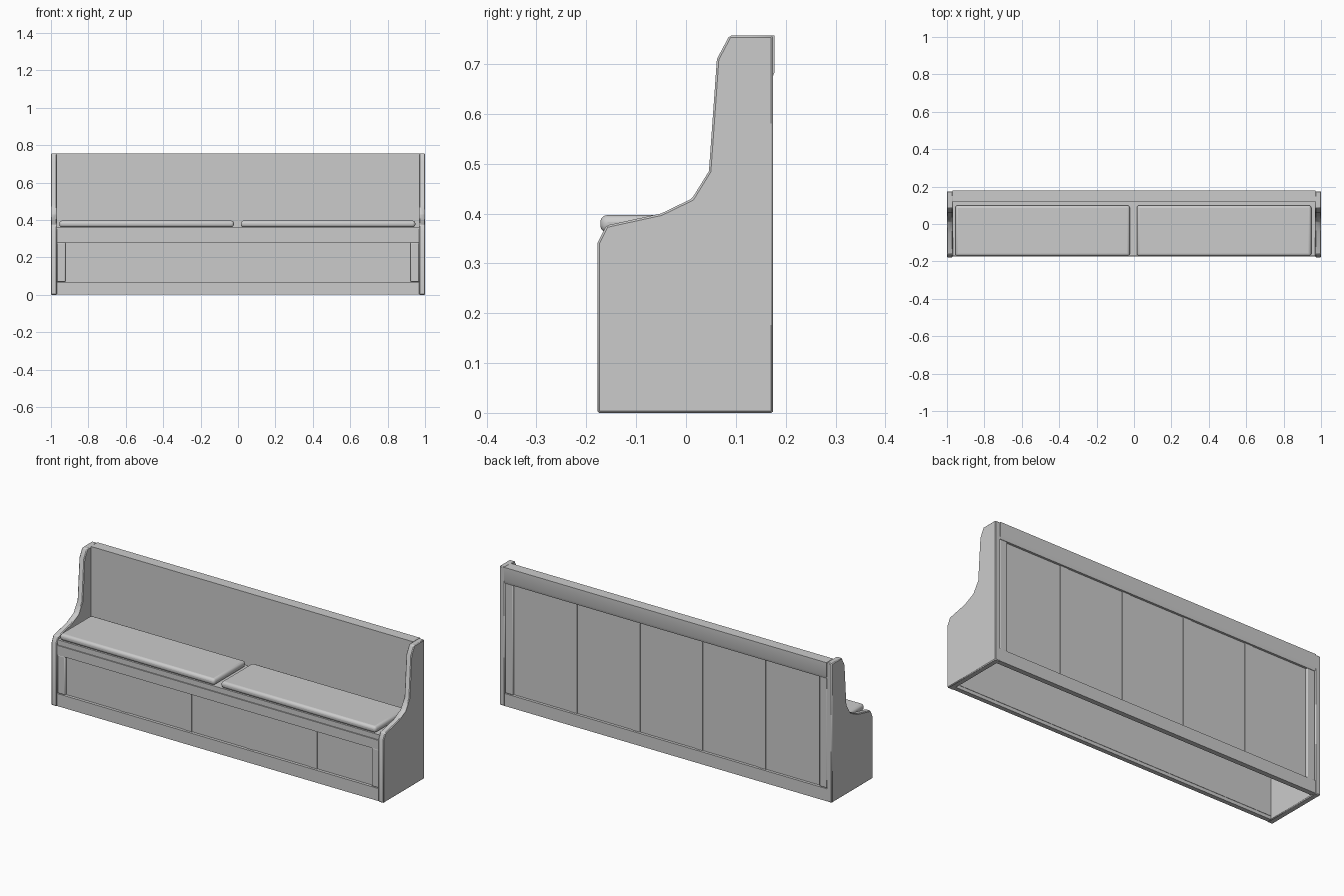
import bpy, bmesh

if "Cube" in bpy.data.objects:
    bpy.data.objects.remove(bpy.data.objects["Cube"])


def finish(name, bm, bevel=0.0, segments=1):
    bmesh.ops.recalc_face_normals(bm, faces=bm.faces)
    mesh = bpy.data.meshes.new(name)
    bm.to_mesh(mesh)
    bm.free()
    obj = bpy.data.objects.new(name, mesh)
    bpy.context.collection.objects.link(obj)
    if bevel:
        mod = obj.modifiers.new("Bevel", "BEVEL")
        mod.width = bevel
        mod.segments = segments
    bpy.ops.object.select_all(action="DESELECT")
    obj.select_set(True)
    bpy.context.view_layer.objects.active = obj
    bpy.ops.object.shade_smooth_by_angle(angle=0.6)
    return obj


def extrude_x(name, profile, x0, x1, bevel=0.0):
    """Extrude a (y, z) outline from x0 to x1."""
    bm = bmesh.new()
    face = bm.faces.new([bm.verts.new((x0, y, z)) for y, z in profile])
    ext = bmesh.ops.extrude_face_region(bm, geom=[face])["geom"]
    verts = [v for v in ext if isinstance(v, bmesh.types.BMVert)]
    bmesh.ops.translate(bm, verts=verts, vec=(x1 - x0, 0, 0))
    return finish(name, bm, bevel)


def box(name, x, y, z, bevel=0.0, segments=1):
    bm = bmesh.new()
    bmesh.ops.create_cube(bm, size=1)
    for v in bm.verts:
        v.co = [a[0] + (c + 0.5) * (a[1] - a[0]) for c, a in zip(v.co, (x, y, z))]
    return finish(name, bm, bevel, segments)


# Shaped bench ends
end_profile = [(-0.178, 0), (0.175, 0), (0.175, 0.757), (0.087, 0.757),
               (0.062, 0.71), (0.046, 0.485), (0.012, 0.43), (-0.05, 0.40),
               (-0.16, 0.376), (-0.178, 0.34)]
for side, s in (("left", -1), ("right", 1)):
    extrude_x(side + "_end", end_profile, s * 0.968, s * 1.0, 0.004)

W = (-0.97, 0.97)

# Front frame and recessed panelling
box("front_bottom_rail", W, (-0.174, -0.150), (0.002, 0.07))
box("front_top_rail", W, (-0.174, -0.145), (0.28, 0.332))
box("front_panel", W, (-0.158, -0.148), (0.02, 0.33))

# Back frame and recessed panelling
box("back_bottom_rail", W, (0.148, 0.175), (0.002, 0.07))
extrude_x("back_top_rail", [(0.12, 0.70), (0.12, 0.757), (0.178, 0.757),
                            (0.178, 0.685), (0.172, 0.668), (0.15, 0.668)], *W)
box("back_panel", W, (0.148, 0.160), (0.02, 0.70))

# Stiles dividing each face into five panels, plus the end stiles
for i, x in enumerate((-0.57, -0.19, 0.185, 0.565)):
    box(f"front_stile_{i + 1}", (x - 0.023, x + 0.023), (-0.161, -0.15), (0.07, 0.28))
    box(f"back_stile_{i + 1}", (x - 0.023, x + 0.023), (0.15, 0.163), (0.07, 0.67))
for side, s in (("left", -1), ("right", 1)):
    xs = sorted((s * 0.922, s * 0.969))
    box(side + "_front_end_stile", xs, (-0.170, -0.15), (0.07, 0.28), 0.005, 2)
    box(side + "_back_end_stile", xs, (0.15, 0.171), (0.07, 0.67), 0.005, 2)

# Seat board and backrest
box("seat_board", W, (-0.168, 0.15), (0.328, 0.36))
box("backrest", W, (0.12, 0.15), (0.34, 0.755))

# Pair of soft seat cushions
for side, x in (("left", (-0.955, -0.022)), ("right", (0.015, 0.948))):
    box(side + "_cushion", x, (-0.172, 0.10), (0.362, 0.397), 0.014, 3)
